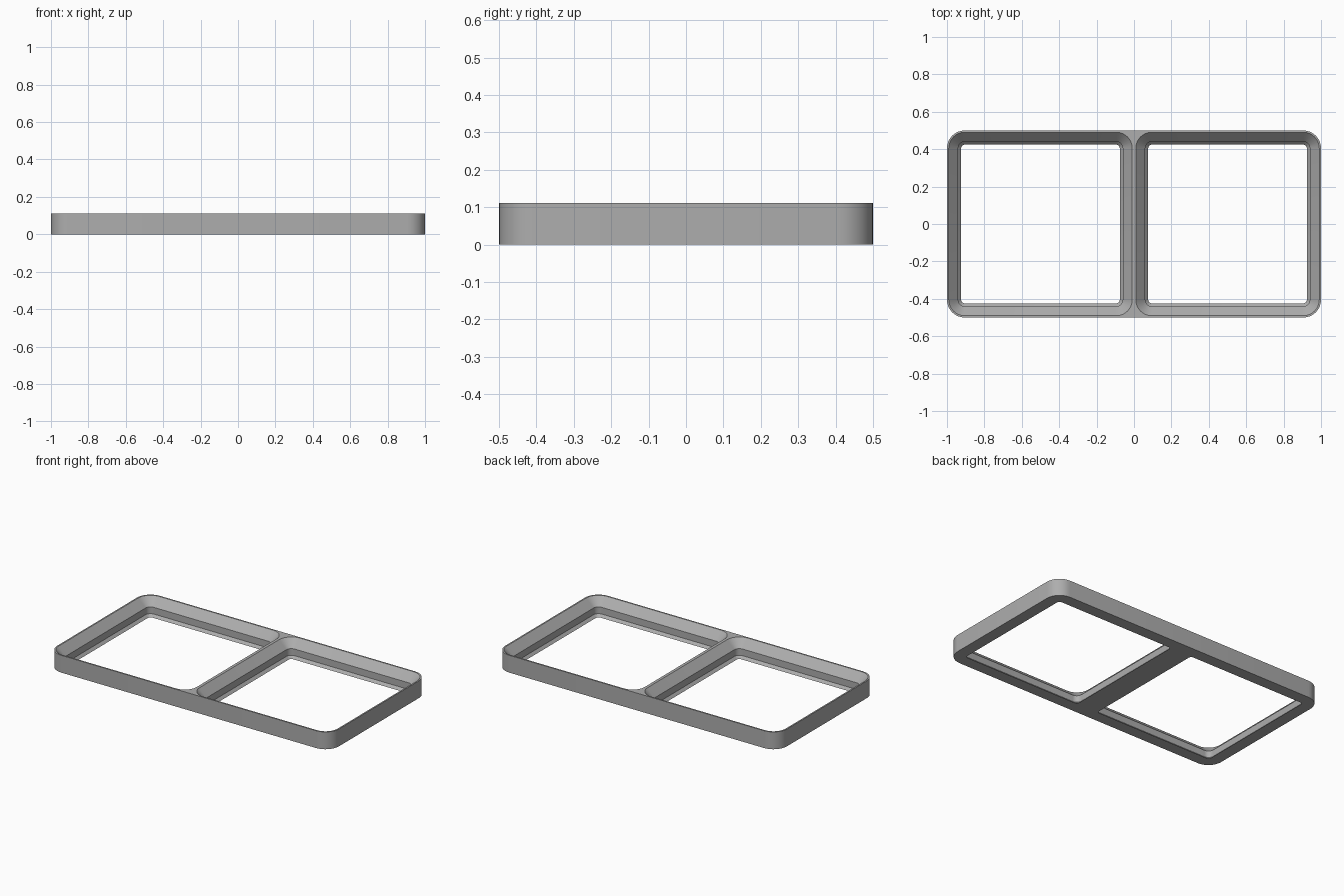
import bpy
import bmesh
import math

cube = bpy.data.objects.get("Cube")
if cube:
    bpy.data.objects.remove(cube, do_unlink=True)

HEIGHT = 0.111
CORNER = 0.095
STEPS = 8
# Inset from the cell edge and height, from the bottom lip to the rim
PROFILE = [(0.076, 0.0), (0.060, 0.0165), (0.060, 0.0595), (0.0095, HEIGHT)]

grey = bpy.data.materials.new("grey plastic")
grey.use_nodes = True
colour = (0.42, 0.42, 0.42, 1)
grey.diffuse_color = colour
grey.node_tree.nodes["Principled BSDF"].inputs["Base Color"].default_value = colour


def rounded_loop(bm, cx, half_x, half_y, radius, z):
    """Ring of vertices around a rounded rectangle."""
    ring = []
    for quarter, (sx, sy) in enumerate([(1, 1), (-1, 1), (-1, -1), (1, -1)]):
        for i in range(STEPS + 1):
            a = math.pi / 2 * (quarter + i / STEPS)
            ring.append(bm.verts.new((
                cx + sx * (half_x - radius) + radius * math.cos(a),
                sy * (half_y - radius) + radius * math.sin(a), z)))
    return ring


def bridge(bm, low, high):
    for i in range(len(low)):
        j = (i + 1) % len(low)
        bm.faces.new((low[i], low[j], high[j], high[i]))


def cap(bm, rings, up):
    """Flat face between the outer ring and the two openings."""
    edges = [bm.edges.get((r[i], r[i - 1])) for r in rings for i in range(len(r))]
    bmesh.ops.triangle_fill(bm, edges=edges, use_beauty=True, normal=(0, 0, up))


bm = bmesh.new()

# Outer wall
outer = [rounded_loop(bm, 0, 1, 0.5, CORNER, z) for z in (0, HEIGHT)]
bridge(bm, *outer)
bottoms, tops = [outer[0]], [outer[1]]

# Stepped socket in each of the two cells
for cx in (-0.5, 0.5):
    rings = [rounded_loop(bm, cx, 0.5 - d, 0.5 - d, CORNER - d, z) for d, z in PROFILE]
    for low, high in zip(rings, rings[1:]):
        bridge(bm, low, high)
    bottoms.append(rings[0])
    tops.append(rings[-1])

# Underside and rim
cap(bm, bottoms, -1)
cap(bm, tops, 1)
bmesh.ops.recalc_face_normals(bm, faces=bm.faces[:])

mesh = bpy.data.meshes.new("grid_frame")
bm.to_mesh(mesh)
bm.free()
mesh.materials.append(grey)
frame = bpy.data.objects.new("grid_frame", mesh)
bpy.context.collection.objects.link(frame)

# Smooth corners, crisp chamfer edges
bpy.ops.object.select_all(action='DESELECT')
frame.select_set(True)
bpy.context.view_layer.objects.active = frame
bpy.ops.object.shade_smooth_by_angle(angle=math.radians(30))
